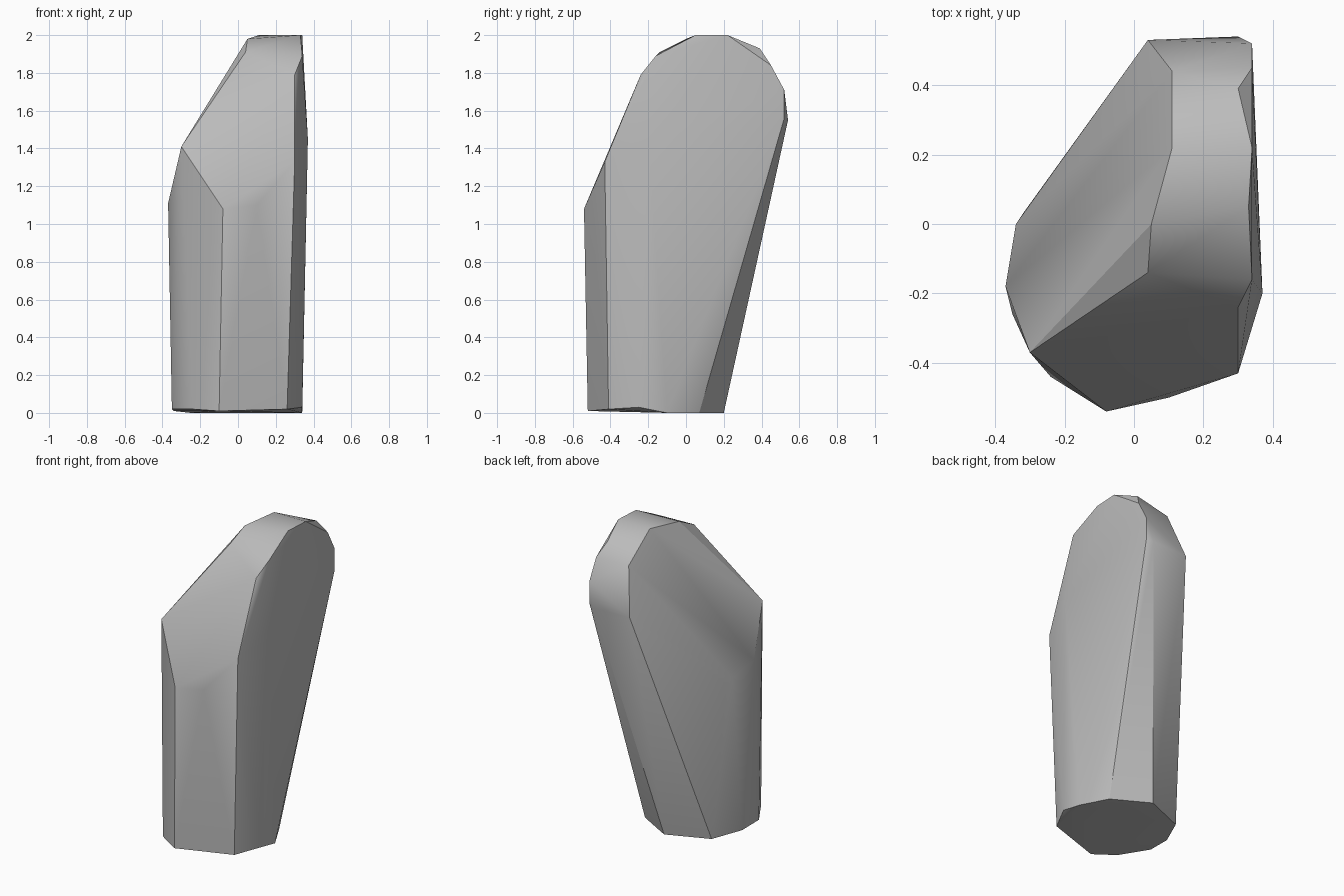
import bpy
import bmesh
import math

# Remove the default cube
cube = bpy.data.objects.get("Cube")
if cube:
    bpy.data.objects.remove(cube, do_unlink=True)

# Single stone colour
stone = bpy.data.materials.new("stone_grey")
stone.use_nodes = True
grey = (0.5, 0.5, 0.5, 1.0)
stone.diffuse_color = grey
for node in stone.node_tree.nodes:
    if node.type == "BSDF_PRINCIPLED":
        node.inputs["Base Color"].default_value = grey

# Footprint of the stone, nearly level with the ground
foot_ring = [
    (-.1, -.52, .01), (.26, -.41, .02), (.34, -.25, .03), (.34, -.1, 0),
    (.25, .07, 0), (.02, .2, 0), (-.25, .09, 0), (-.34, -.1, .01),
    (-.35, -.26, .02), (-.24, -.44, .02),
]

# Corners where the upright sides turn into the sloping shoulders
shoulder_ring = [
    (-.08, -.54, 1.08), (.1, -.5, 1.1), (.3, -.43, 1.33), (.37, -.2, 1.45),
    (-.32, .03, 1.02), (-.34, 0, 1.05), (-.37, -.18, 1.11), (-.3, -.37, 1.41),
]

# Rounded crest: one arched rim on each side, front to back
crest_rim_left = [
    (.3, -.24, 1.79), (.34, -.16, 1.89), (.33, .05, 2), (.34, .22, 2),
    (.3, .39, 1.93), (.34, .45, 1.84), (.34, .52, 1.71), (.34, .52, 1.56),
    (.3, .54, 1.55),
]
crest_rim_right = [
    (.04, -.14, 1.91), (.05, 0, 1.98), (.11, .22, 2), (.11, .44, 1.84),
    (.04, .53, 1.55),
]


def build_hull(name, rings, material):
    """Wrap the profile rings in one convex, softly faceted skin."""
    bm = bmesh.new()
    for ring in rings:
        for point in ring:
            bm.verts.new(point)
    hull = bmesh.ops.convex_hull(bm, input=bm.verts[:])
    # Drop any profile points that ended up inside the skin
    inner = [v for v in bm.verts if not v.link_faces]
    bmesh.ops.delete(bm, geom=inner, context="VERTS")
    bmesh.ops.recalc_face_normals(bm, faces=bm.faces[:])
    mesh = bpy.data.meshes.new(name)
    bm.to_mesh(mesh)
    bm.free()
    mesh.materials.append(material)
    obj = bpy.data.objects.new(name, mesh)
    bpy.context.collection.objects.link(obj)
    return obj


rock = build_hull(
    "standing_rock",
    [foot_ring, shoulder_ring, crest_rim_left, crest_rim_right],
    stone,
)

# Smooth shading that keeps the hard ridges crisp
bpy.ops.object.select_all(action="DESELECT")
rock.select_set(True)
bpy.context.view_layer.objects.active = rock
bpy.ops.object.shade_smooth_by_angle(angle=math.radians(30))
